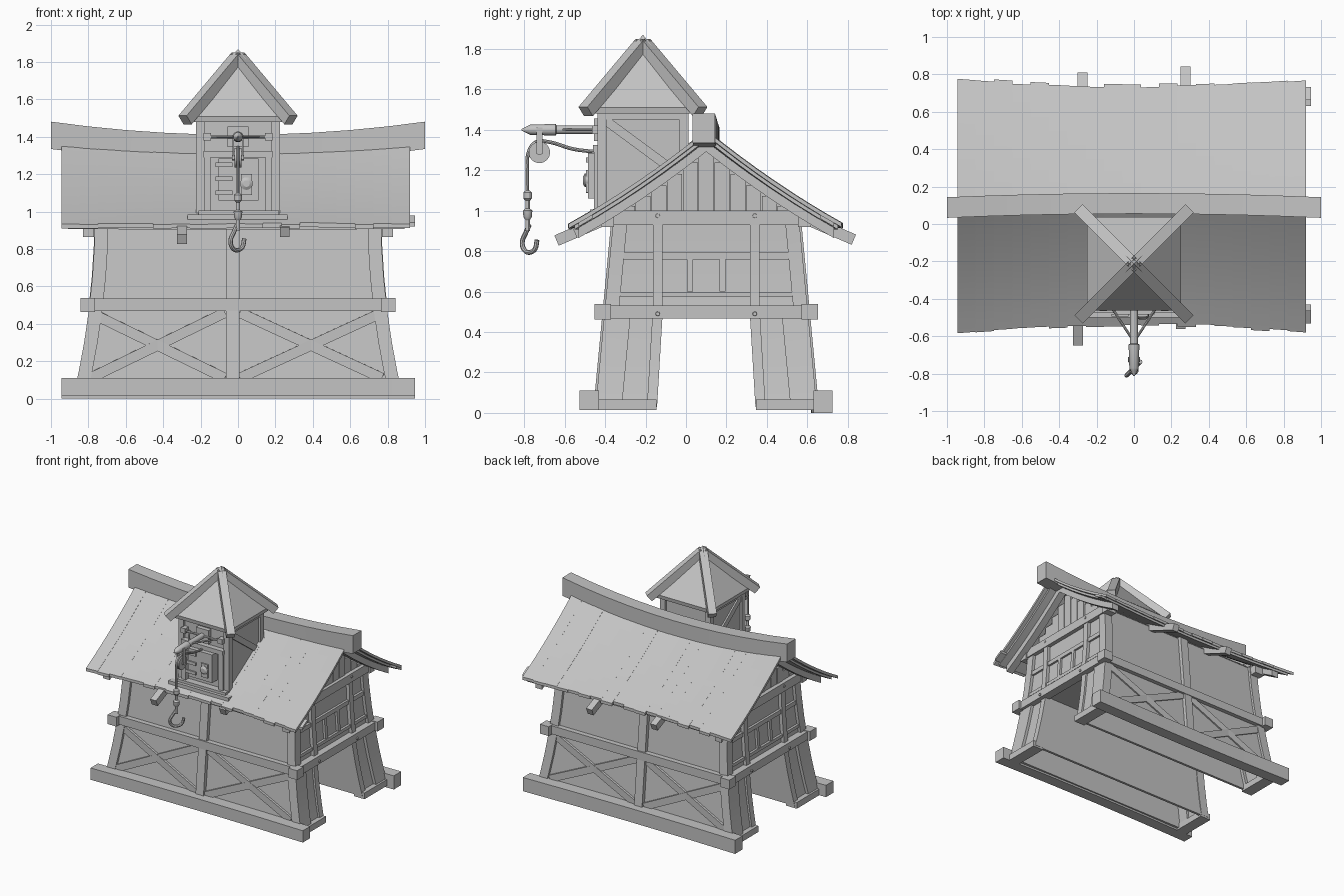
import bpy, bmesh, math, random
from mathutils import Vector as V

random.seed(4)
cube = bpy.data.objects.get("Cube")
if cube:
    bpy.data.objects.remove(cube)

GREY = (0.55, 0.55, 0.55, 1)
grey = bpy.data.materials.new("plain grey")
grey.use_nodes = True
grey.diffuse_color = GREY
grey.node_tree.nodes["Principled BSDF"].inputs["Base Color"].default_value = GREY

CY = 0.1            # centre line of the house in y
SIDES = (-1, 1)
SQUARE = ((-1, -1), (1, -1), (1, 1), (-1, 1))


def finish(name, mesh):
    """Link a mesh, colour it and shade it smooth with sharp edges."""
    obj = bpy.data.objects.new(name, mesh)
    bpy.context.collection.objects.link(obj)
    mesh.materials.clear()
    mesh.materials.append(grey)
    bpy.ops.object.select_all(action="DESELECT")
    obj.select_set(True)
    bpy.context.view_layer.objects.active = obj
    bpy.ops.object.shade_smooth_by_angle(angle=math.radians(30))
    return obj


def loft(name, rings):
    """Skin a row of equal rings and cap both ends."""
    bm = bmesh.new()
    rows = [[bm.verts.new(p) for p in ring] for ring in rings]
    n = len(rows[0])
    for a, b in zip(rows, rows[1:]):
        for i in range(n):
            bm.faces.new((a[i], a[(i + 1) % n], b[(i + 1) % n], b[i]))
    bm.faces.new(rows[0])
    bm.faces.new(rows[-1])
    bmesh.ops.recalc_face_normals(bm, faces=bm.faces)
    mesh = bpy.data.meshes.new(name)
    bm.to_mesh(mesh)
    bm.free()
    return finish(name, mesh)


def sweep(name, path, u, v):
    """Rectangle with half axes u and v swept along a path."""
    u, v = V(u), V(v)
    return loft(name, [[V(p) + u * a + v * b for a, b in SQUARE] for p in path])


def box(name, x0, x1, y0, y1, z0, z1):
    return loft(name, [[(x0, y0, z), (x1, y0, z), (x1, y1, z), (x0, y1, z)] for z in (z0, z1)])


def beam(name, a, b, width, height):
    """Straight timber from a to b."""
    d = (V(b) - V(a)).normalized()
    side = d.cross(V((0, 0, 1))).normalized()
    return sweep(name, [a, b], side * width / 2, side.cross(d) * height / 2)


def lathe(name, start, axis, profile, sides=16):
    """Turned part: (distance, radius) pairs along an axis."""
    axis = V(axis).normalized()
    u = axis.orthogonal().normalized()
    v = axis.cross(u)
    turn = [2 * math.pi * i / sides for i in range(sides)]
    return loft(name, [[V(start) + axis * d + (u * math.cos(t) + v * math.sin(t)) * r
                        for t in turn] for d, r in profile])


def tube(name, points, radius):
    """Round rope or rod along a smooth curve."""
    curve = bpy.data.curves.new(name, "CURVE")
    curve.dimensions = "3D"
    curve.bevel_depth, curve.bevel_resolution, curve.use_fill_caps = radius, 2, True
    curve.resolution_u = 4
    spline = curve.splines.new("BEZIER")
    spline.bezier_points.add(len(points) - 1)
    for bp, p in zip(spline.bezier_points, points):
        bp.co = p
        bp.handle_left_type = bp.handle_right_type = "AUTO"
    temp = bpy.data.objects.new(name, curve)
    bpy.context.collection.objects.link(temp)
    mesh = bpy.data.meshes.new_from_object(temp.evaluated_get(bpy.context.evaluated_depsgraph_get()))
    bpy.data.objects.remove(temp)
    return finish(name, mesh)


def wall_x(z):
    return 0.74 + 0.12 * (1 - z) ** 2


def wall_y(z):
    return 0.435 + 0.095 * (1 - z)


def passage_y(z):
    return 0.25 - 0.06 * z


def roof(x, s, side, drop=0.0):
    """Point on the sagging roof, s from ridge (0) to eave (1)."""
    t = (x / 0.95) ** 2
    fall = 1.19 * s - 0.19 * s * s
    return V((x, CY + side * (0.65 + 0.04 * t) * s, 0.93 + (0.41 + 0.06 * t) * (1 - fall) - drop))


LOW = [0.03, 0.15, 0.3, 0.48]
HIGH = [0.48, 0.65, 0.82, 1.0]
TALL = LOW + HIGH[1:]

# Upper storey and gable core
loft("upper_walls", [[(sx * wall_x(z), CY + sy * wall_y(z), z) for sx, sy in SQUARE] for z in HIGH])
loft("gable_core", [[(x, CY - 0.44, 0.99), (x, CY + 0.44, 0.99), (x, CY, 1.29)] for x in (-0.73, 0.73)])

for sy in SIDES:
    # Long lower legs either side of the passage, hollow and open below
    for name, line, inset in (("leg_outer_wall", wall_y, -0.02), ("leg_passage_wall", passage_y, 0.02)):
        loft(name, [[(sx * (wall_x(z) - 0.005), CY + sy * (line(z) + d), z)
                     for sx, d in ((-1, 0), (1, 0), (1, inset), (-1, inset))] for z in LOW])
    z0 = 0.0 if sy > 0 else 0.015
    sweep("base_beam", [(x, CY + sy * (0.58 - 0.015 * (1 - x * x)), (0.11 + z0) / 2)
                        for x in (-0.945, -0.5, 0, 0.5, 0.945)], (0, 0.047, 0), (0, 0, 0.055 - z0 / 2))
    sweep("centre_post", [(-0.028, CY + sy * (wall_y(z) + 0.005), z) for z in TALL],
          (0.035, 0, 0), (0, 0.025, 0))
    box("front_rail", -0.8, 0.8, CY + sy * 0.47, CY + sy * 0.52, 0.468, 0.535)
    # Crossed braces
    for a, b in ((-0.79, -0.07), (0.01, 0.77)):
        for x0, x1 in ((a, b), (b, a)):
            beam("cross_brace", (x0, CY + sy * (wall_y(0.11) + 0.004), 0.11),
                 (x1, CY + sy * (wall_y(0.46) + 0.004), 0.46), 0.022, 0.055)
    for sx in SIDES:
        # Leg ends, corner posts, passage posts and sills
        loft("leg_end", [[(sx * (wall_x(z) - d), CY + sy * line(z), z)
                          for line, d in ((wall_y, 0), (passage_y, 0), (passage_y, 0.03), (wall_y, 0.03))]
                         for z in LOW])
        sweep("leg_post", [(sx * (wall_x(z) - 0.012), CY + sy * (wall_y(z) - 0.045), z) for z in LOW],
              (0.036, 0, 0), (0, 0.065, 0))
        sweep("corner_post", [(sx * (wall_x(z) - 0.012), CY + sy * (wall_y(z) - 0.015), z) for z in HIGH],
              (0.036, 0, 0), (0, 0.035, 0))
        sweep("passage_post", [(sx * (wall_x(z) - 0.02), CY + sy * (passage_y(z) + 0.02), z) for z in LOW],
              (0.035, 0, 0), (0, 0.025, 0))
        box("leg_sill", sx * 0.79, sx * 0.885, CY + sy * 0.245, CY + sy * 0.55, 0.015, 0.065)
        box("rail_end_block", sx * 0.765, sx * 0.843, CY + sy * 0.47, CY + sy * 0.553, 0.463, 0.538)
        box("plate_end_block", sx * 0.7, sx * 0.785, CY + sy * 0.455, CY + sy * 0.517, 0.92, 0.99)
        sweep("side_post", [(sx * (wall_x(z) + 0.005), CY + sy * 0.24, z) for z in HIGH],
              (0.022, 0, 0), (0, 0.024, 0))
        sweep("muntin", [(sx * wall_x(z), CY + sy * 0.08, z) for z in (0.6, 0.76)],
              (0.018, 0, 0), (0, 0.015, 0))
        for x, z in ((0.765, 0.975), (0.815, 0.49)):
            lathe("peg", (sx * x, CY + sy * 0.24, z), (sx, 0, 0), [(0, 0.012), (0.016, 0.01)], 8)
        sweep("end_rafter", [roof(sx * 0.8, 0.93 * k / 6, sy, 0.065) for k in range(7)],
              (0.03, 0, 0), (0, 0, 0.026))

for sx in SIDES:
    # Side rails and gable timbers
    box("side_floor_beam", sx * 0.75, sx * 0.822, CY - 0.48, CY + 0.48, 0.467, 0.532)
    box("gable_beam", sx * 0.71, sx * 0.775, CY - 0.47, CY + 0.47, 0.93, 1.0)
    for z, h in ((0.585, 0.013), (0.775, 0.017)):
        x = wall_x(z)
        box("side_rail", sx * (x - 0.02), sx * (x + 0.018), CY - 0.46, CY + 0.46, z - h, z + h)
    for i in range(-5, 6):
        y = i * 0.078
        top = roof(0.73, min(1, (abs(y) + 0.036) / 0.67), 1).z - 0.05
        x = 0.74 + random.uniform(0, 0.012)
        if top > 1.01:
            box("gable_board", sx * 0.72, sx * x, CY + y - 0.037, CY + y + 0.037, 0.99, top)

# Roof boards over a thin under layer
COUNT = 19
edges = [-0.945 + 1.865 * i / COUNT for i in range(COUNT + 1)]
for sy in SIDES:
    for x0, x1 in zip(edges, edges[1:]):
        end, lift = random.uniform(0.97, 1.0), random.uniform(0, 0.002)
        loft("roof_board", [[roof(x, end * k / 8, sy, d) for x, d in ((x0, -lift), (x1, -lift), (x1, 0.022), (x0, 0.022))]
                            for k in range(9)])
    xs = [-0.91 + 1.8 * i / 6 for i in range(7)]
    for a, b in zip(xs, xs[1:]):
        loft("roof_under_layer", [[roof(x, 0.95 * k / 6, sy, d)
                                   for x, d in ((a, 0.015), (b, 0.015), (b, 0.042), (a, 0.042))] for k in range(7)])
    sweep("loose_board", [roof(0.915, s, sy, 0.03) for s in (0.82, 0.92)], (0.03, 0, 0), (0, 0, 0.01))
for x, sy, reach in ((-0.3, -1, 0.74), (0.25, -1, 0.65), (-0.275, 1, 0.7), (0.275, 1, 0.73)):
    beam("rafter_tail", (x, CY + sy * 0.35, 1.02), (x, CY + sy * reach, 1.02 - 0.43 * (reach - 0.35)), 0.052, 0.055)

# Sagging ridge beam
sweep("ridge_beam", [(x, 0.11 - 0.022 * x * x, 1.338 + 0.07 * x * x) for x in [-1 + i * 0.2 for i in range(11)]],
      (0, 0.055, 0), (0, 0, 0.073))

# Hoist tower
TY = -0.213
box("tower_walls", -0.205, 0.205, TY - 0.205, TY + 0.205, 0.97, 1.49)
for sx in SIDES:
    for sy in SIDES:
        cx, cy = sx * 0.202, TY + sy * 0.202
        box("tower_post", cx - 0.023, cx + 0.023, cy - 0.023, cy + 0.023, 0.96, 1.49)
        beam("tower_hip", (0, TY, 1.827), (sx * 0.283, TY + sy * 0.283, 1.49), 0.062, 0.06)
    beam("tower_brace", (sx * 0.207, TY - 0.19, 1.45), (sx * 0.207, TY + 0.19, 1.17), 0.02, 0.045)
    box("tower_top_rail", sx * 0.19, sx * 0.222, TY - 0.2, TY + 0.2, 1.45, 1.49)
for name, rings in (("tower_roof", ((0.245, 1.48), (0.25, 1.51), (0.003, 1.825))),
                    ("tower_peak", ((0.046, 1.812), (0.002, 1.868)))):
    loft(name, [[(x * h, TY + y * h, z) for x, y in SQUARE] for h, z in rings])

# Landing sill and loading hatch
box("landing_sill", -0.27, 0.265, -0.5, -0.42, 0.945, 0.985)
box("landing_step", -0.21, 0.22, -0.475, -0.42, 0.985, 1.005)
for x in (-0.165, 0.165):
    box("hatch_jamb", x - 0.018, x + 0.018, -0.455, -0.41, 1.0, 1.31)
box("hatch_lintel", -0.185, 0.185, -0.46, -0.41, 1.29, 1.325)
box("hatch_door", -0.105, 0.11, -0.485, -0.41, 1.06, 1.285)
for z in (1.1, 1.175, 1.25):
    box("hatch_hinge", -0.12, -0.03, -0.495, -0.48, z - 0.012, z + 0.012)
lathe("hatch_lock", (0.045, -0.48, 1.15), (0, -1, 0), [(0, 0.034), (0.02, 0.034), (0.03, 0.018)])
box("lock_plate", 0.015, 0.075, -0.495, -0.48, 1.09, 1.2)

# Hoist arm with its mounting
box("arm_plate", -0.055, 0.055, -0.455, -0.42, 1.345, 1.455)
lathe("arm_cross_rod", (-0.18, -0.455, 1.4), (1, 0, 0), [(0, 0.008), (0.36, 0.008)], 8)
for x in (-0.165, 0.165):
    box("rod_plate", x - 0.02, x + 0.02, -0.465, -0.42, 1.38, 1.42)
    tube("arm_stay", [(0, -0.63, 1.4), (x * 0.75, -0.44, 1.4)], 0.007)
lathe("hoist_arm", (0, -0.42, 1.4), (0, -1, 0),
      [(0, 0.03), (0.03, 0.03), (0.035, 0.021), (0.22, 0.021), (0.225, 0.029), (0.35, 0.025), (0.36, 0.02), (0.393, 0.004)])

# Pulley, ropes and hook
lathe("pulley", (-0.018, -0.725, 1.288), (1, 0, 0),
      [(0, 0.053), (0.01, 0.053), (0.014, 0.042), (0.022, 0.042), (0.026, 0.053), (0.036, 0.053)], 20)
lathe("pulley_axle", (-0.032, -0.725, 1.288), (1, 0, 0), [(0, 0.014), (0.064, 0.014)], 10)
for x in (-0.026, 0.026):
    box("pulley_strap", x - 0.004, x + 0.004, -0.74, -0.71, 1.28, 1.41)
tube("haul_rope", [(0, -0.44, 1.29), (0, -0.56, 1.305), (0, -0.68, 1.34), (0, -0.74, 1.34),
                   (0, -0.775, 1.3), (0, -0.785, 1.2), (0, -0.783, 1.06)], 0.009)
lathe("hook_swivel", (0, -0.783, 1.1), (0, 0, -1),
      [(0, 0.01), (0.01, 0.022), (0.04, 0.022), (0.05, 0.012), (0.09, 0.012), (0.1, 0.024),
       (0.13, 0.022), (0.145, 0.012), (0.2, 0.012)], 12)
hook = [(0, 0.93), (-0.025, 0.89), (-0.05, 0.84), (-0.03, 0.802), (0.005, 0.794), (0.04, 0.81), (0.055, 0.855)]
tube("hook", [(-0.005 + 0.7 * r, -0.775 + 0.7 * r, z) for r, z in hook], 0.012)
